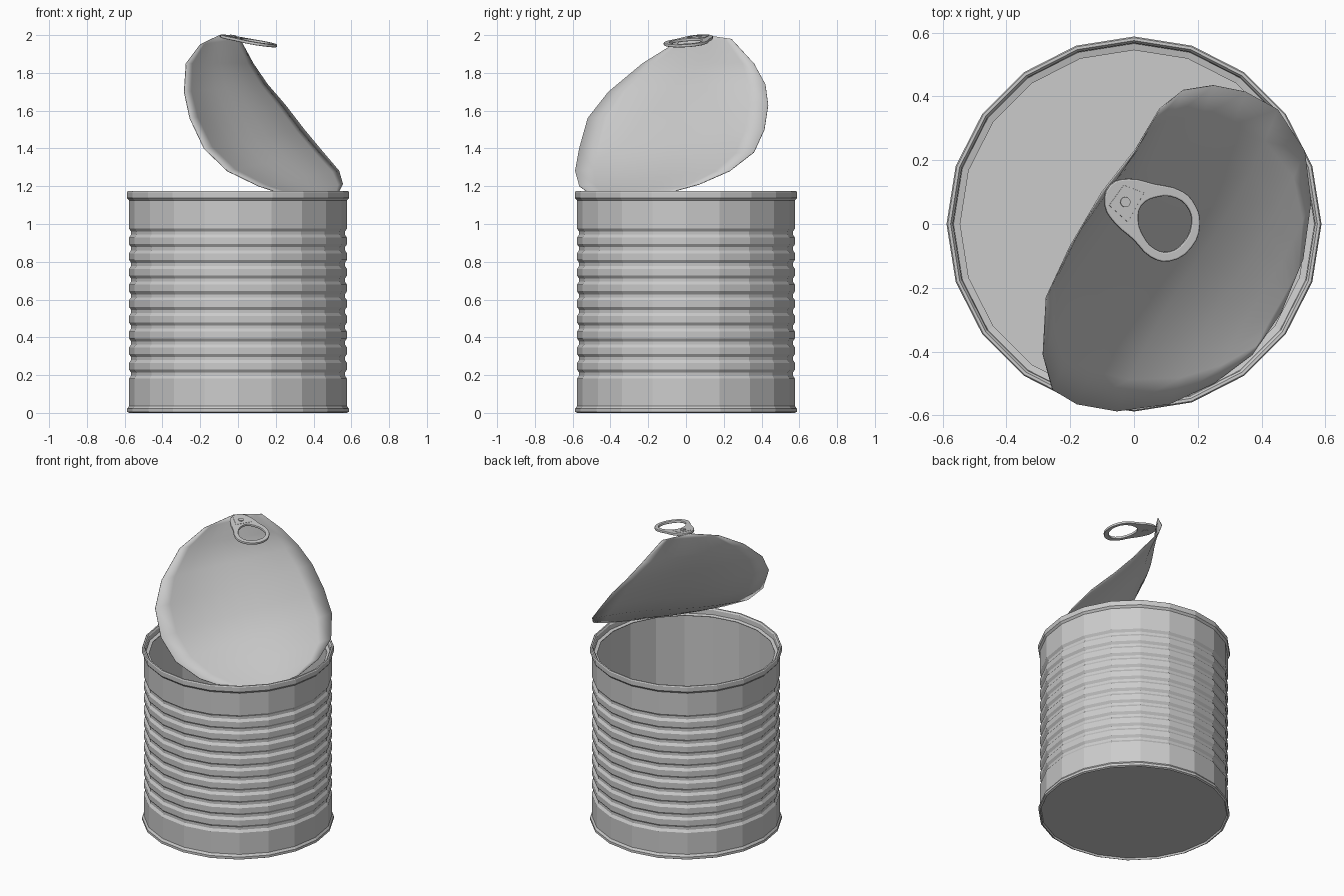
import bpy, bmesh, math
from mathutils import Vector, Matrix

if "Cube" in bpy.data.objects:
    bpy.data.objects.remove(bpy.data.objects["Cube"])

SIDES = 20


def finish(name, bm, smooth=False):
    bmesh.ops.remove_doubles(bm, verts=bm.verts, dist=0.0004)
    bmesh.ops.recalc_face_normals(bm, faces=bm.faces)
    me = bpy.data.meshes.new(name)
    bm.to_mesh(me)
    bm.free()
    ob = bpy.data.objects.new(name, me)
    bpy.context.collection.objects.link(ob)
    for p in me.polygons:
        p.use_smooth = smooth
    return ob


def lathe(name, profile):
    bm = bmesh.new()
    vs = [bm.verts.new((r, 0, z)) for r, z in profile]
    es = [bm.edges.new(pair) for pair in zip(vs, vs[1:])]
    bmesh.ops.spin(bm, geom=vs + es, cent=(0, 0, 0), axis=(0, 0, 1),
                   angle=math.tau, steps=SIDES)
    return finish(name, bm)


# Can body: base seam, ten rolled grooves, top seam, inner lip, inner wall and floor
profile = [(0, 0.012), (0.57, 0.012), (0.575, 0), (0.587, 0.006), (0.587, 0.022), (0.577, 0.036)]
for k in range(10):
    z = 0.205 + 0.083 * k
    profile += [(0.577, z - 0.024), (0.566, z - 0.008), (0.566, z + 0.008), (0.577, z + 0.024)]
profile += [(0.577, 1.125), (0.588, 1.138), (0.588, 1.168), (0.584, 1.174), (0.575, 1.174),
            (0.568, 1.165), (0.566, 1.135), (0.545, 1.130), (0.545, 1.126), (0.564, 1.122),
            (0.564, 0.03), (0, 0.03)]
lathe("can_body", profile)

# Peeled lid: rim points run from the raised tip, down one side to the hinge and back up
rim = [(-.10, .10, 2.0), (-.20, -.07, 1.95), (-.275, -.23, 1.85), (-.285, -.41, 1.70),
       (-.255, -.52, 1.56), (-.18, -.565, 1.40), (-.055, -.587, 1.28), (.11, -.565, 1.20),
       (.25, -.50, 1.155), (.37, -.41, 1.135), (.46, -.28, 1.135), (.53, -.11, 1.16),
       (.555, .07, 1.21), (.535, .23, 1.28), (.45, .36, 1.38), (.35, .415, 1.50),
       (.25, .435, 1.63), (.155, .42, 1.74), (.08, .36, 1.85), (.01, .24, 1.98)]
rim = [Vector(p) for p in rim]
COLS = 10
bend = Vector((0.88, -0.47, 0.2))
bm = bmesh.new()
rows = []
for i in range(11):
    a, b = rim[i], rim[-i]
    row = []
    for j in range(COLS + 1):
        t = j / COLS
        wave = 0.02 * math.sin(math.pi * (2 * t - 1)) * math.sin(math.pi * i / 10) ** 2
        row.append(bm.verts.new(a.lerp(b, t) + bend * wave))
    rows.append(row)
for lo, hi in zip(rows, rows[1:]):
    for j in range(COLS):
        bm.faces.new((lo[j], hi[j], hi[j + 1], lo[j + 1]))
lid = finish("peeled_lid", bm, smooth=True)
mod = lid.modifiers.new("thickness", "SOLIDIFY")
mod.thickness = 0.004
mod.offset = 0

# Pull tab frame: everything is drawn flat, then tilted about the tab centre
origin = Vector((0.055, 0.01, 0))
tilt = Vector((0, 0, 1)).rotation_difference(Vector((0.16, -0.06, 1))).to_matrix().to_4x4()
frame = Matrix.Translation((0.055, 0.01, 1.968)) @ tilt


def flat_shape(name, loops, half, bevel, lift=0):
    cu = bpy.data.curves.new(name, "CURVE")
    cu.dimensions = "2D"
    cu.fill_mode = "BOTH"
    cu.extrude = half
    cu.bevel_depth = bevel
    cu.bevel_resolution = 1
    cu.resolution_u = 3
    for loop, kind in loops:
        sp = cu.splines.new(kind)
        pts = sp.bezier_points if kind == "BEZIER" else sp.points
        pts.add(len(loop) - 1)
        for p, (x, y) in zip(pts, loop):
            x, y = x - origin.x, y - origin.y
            if kind == "BEZIER":
                p.co = (x, y, 0)
                p.handle_left_type = p.handle_right_type = "AUTO"
            else:
                p.co = (x, y, 0, 1)
        sp.use_cyclic_u = True
    ob = bpy.data.objects.new(name, cu)
    ob.matrix_world = frame @ Matrix.Translation((0, 0, lift))
    bpy.context.collection.objects.link(ob)
    bpy.ops.object.select_all(action="DESELECT")
    ob.select_set(True)
    bpy.context.view_layer.objects.active = ob
    bpy.ops.object.convert(target="MESH")
    bpy.ops.object.shade_smooth_by_angle(angle=math.radians(40))
    return ob


# Ring pull, rivet plate and rivet
outer = [(-.09, .06), (-.075, .12), (-.02, .138), (.06, .122), (.15, .098), (.19, .055),
         (.204, 0), (.178, -.072), (.11, -.113), (.055, -.10), (0, -.045), (-.06, .008)]
hole = [(.008, .01), (.018, .06), (.065, .088), (.135, .085), (.178, .045), (.185, -.005),
        (.16, -.06), (.11, -.092), (.06, -.08), (.025, -.04)]
flat_shape("pull_tab", [(outer, "BEZIER"), (hole, "BEZIER")], 0.003, 0.005)
plate = [(-.08, .06), (-.035, .122), (.028, .098), (-.022, .008)]
flat_shape("rivet_plate", [(plate, "POLY")], 0.003, 0.001, 0.006)
bm = bmesh.new()
bmesh.ops.create_cone(bm, cap_ends=True, segments=12, radius1=0.018, radius2=0.016, depth=0.024)
rivet = finish("rivet", bm)
rivet.matrix_world = frame @ Matrix.Translation((-0.03 - origin.x, 0.07 - origin.y, 0.003))
